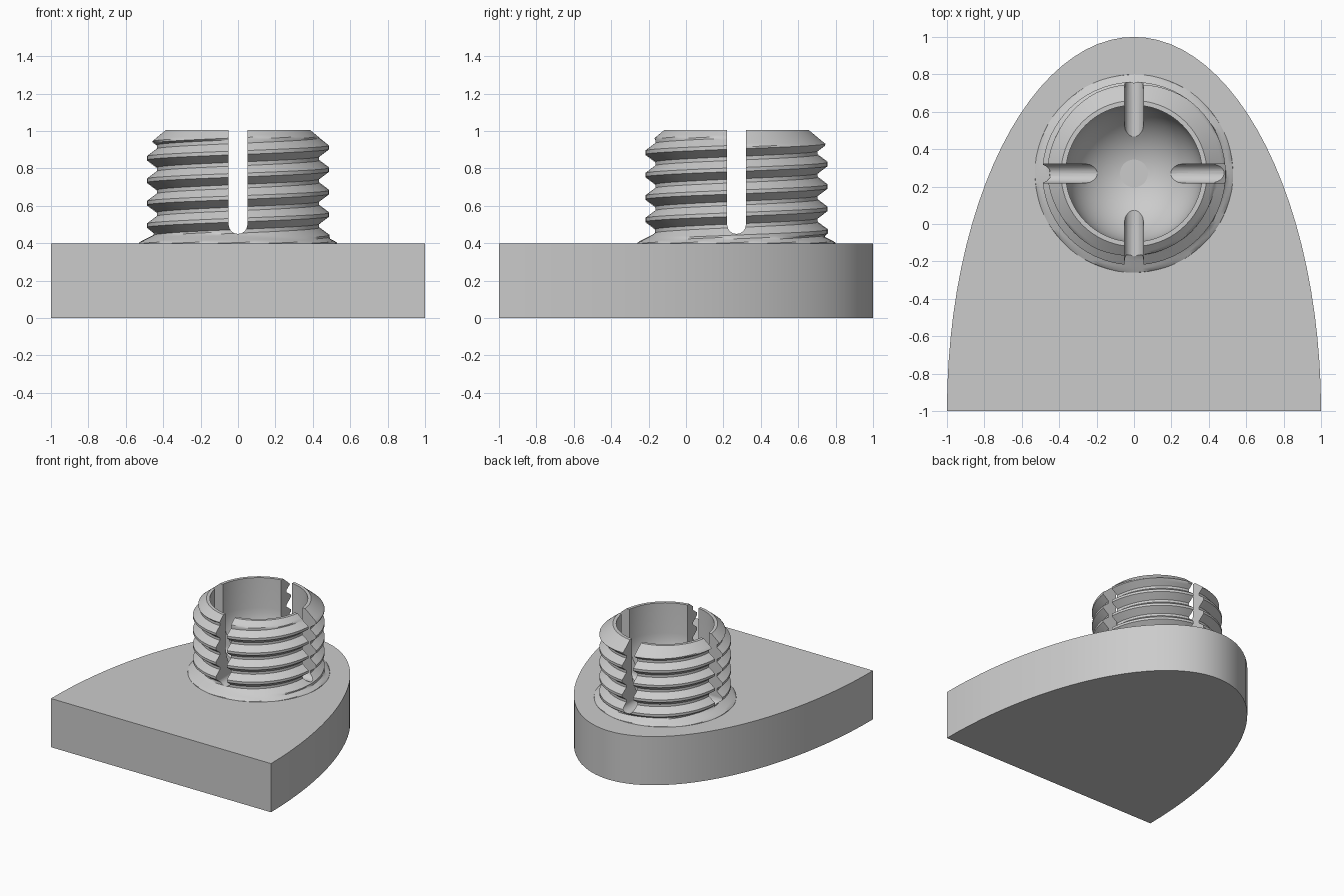
import bpy, bmesh, math
from mathutils import Matrix

if "Cube" in bpy.data.objects:
    bpy.data.objects.remove(bpy.data.objects["Cube"])

CY = 0.27                      # socket centre on y
TOP, LOW = 1.005, 0.38         # socket height range
PITCH, SUB, SEG = 0.12, 12, 72

grey = bpy.data.materials.new("light grey")
grey.diffuse_color = (0.6, 0.6, 0.6, 1)
grey.use_nodes = True
grey.node_tree.nodes["Principled BSDF"].inputs["Base Color"].default_value = grey.diffuse_color


def make(name, bm):
    bmesh.ops.recalc_face_normals(bm, faces=bm.faces)
    me = bpy.data.meshes.new(name)
    bm.to_mesh(me)
    bm.free()
    ob = bpy.data.objects.new(name, me)
    bpy.context.collection.objects.link(ob)
    me.materials.append(grey)
    return ob


def prism(name, pts, depth, matrix=Matrix()):
    """Extrude an xy outline upward by depth, then transform it."""
    bm = bmesh.new()
    face = bm.faces.new([bm.verts.new((x, y, 0)) for x, y in pts])
    ext = bmesh.ops.extrude_face_region(bm, geom=[face])["geom"]
    bmesh.ops.translate(bm, vec=(0, 0, depth),
                        verts=[v for v in ext if isinstance(v, bmesh.types.BMVert)])
    bm.transform(matrix)
    return make(name, bm)


def smooth(ob, degrees):
    bpy.ops.object.select_all(action='DESELECT')
    bpy.context.view_layer.objects.active = ob
    ob.select_set(True)
    bpy.ops.object.shade_smooth_by_angle(angle=math.radians(degrees))


# Base plate: half ellipse with a straight front
N = 48
base = prism("base_plate", [(math.cos(math.pi * i / N), -1 + 2 * math.sin(math.pi * i / N))
                            for i in range(N + 1)], 0.4)
smooth(base, 30)


# Threaded socket: helical outside, foot flange, top chamfer, round bowl inside
def outer_radius(z, turn):
    d = abs((z - 0.914 - PITCH * turn + PITCH / 2) % PITCH - PITCH / 2)
    thread = 0.49 - 0.053 * min(max((d - 0.01) / 0.04, 0), 1)
    flange = 0.53 - 2 * max(z - 0.405, 0)
    return min(max(thread, flange), 0.39 + 1.2 * (TOP - z))


R, BOWL_Z = 0.365, 0.757
inner = [(R, TOP)] + [(R * math.cos(a), BOWL_Z - R * math.sin(a))
                      for a in (math.pi / 2 * i / 14 for i in range(15))]
rows = int((TOP - LOW) / PITCH + 3) * SUB
bm = bmesh.new()
columns = []
for i in range(SEG + 1):
    turn = i / SEG
    ring = [(0, LOW)]
    for j in range(rows):
        z = 0.914 - 6 * PITCH + PITCH * (j / SUB + turn)
        z = min(max(z, LOW), TOP)
        ring.append((outer_radius(z, turn), z))
    ring += inner
    a = 2 * math.pi * turn
    columns.append([bm.verts.new((r * math.cos(a), CY + r * math.sin(a), z)) for r, z in ring])
for c0, c1 in zip(columns, columns[1:]):
    for j in range(len(c0) - 1):
        bm.faces.new((c0[j], c1[j], c1[j + 1], c0[j + 1]))
bmesh.ops.remove_doubles(bm, verts=bm.verts, dist=0.0002)
bmesh.ops.triangulate(bm, faces=bm.faces)
socket = make("threaded_socket", bm)

# Two crossing round-bottomed slots
slot = [(0.05, 1.2), (-0.05, 1.2)] + [
    (0.05 * math.cos(math.pi + math.pi * i / 12), 0.5 + 0.05 * math.sin(math.pi + math.pi * i / 12))
    for i in range(13)]
for k in range(2):
    m = (Matrix.Translation((0, CY, 0)) @ Matrix.Rotation(k * math.pi / 2, 4, 'Z')
         @ Matrix.Translation((0, 0.7, 0)) @ Matrix.Rotation(math.pi / 2, 4, 'X'))
    cutter = prism("slot_cutter", slot, 1.4, m)
    mod = socket.modifiers.new("slot", 'BOOLEAN')
    mod.operation, mod.solver, mod.object = 'DIFFERENCE', 'EXACT', cutter
    bpy.context.view_layer.objects.active = socket
    bpy.ops.object.modifier_apply(modifier=mod.name)
    bpy.data.objects.remove(cutter)
smooth(socket, 25)
